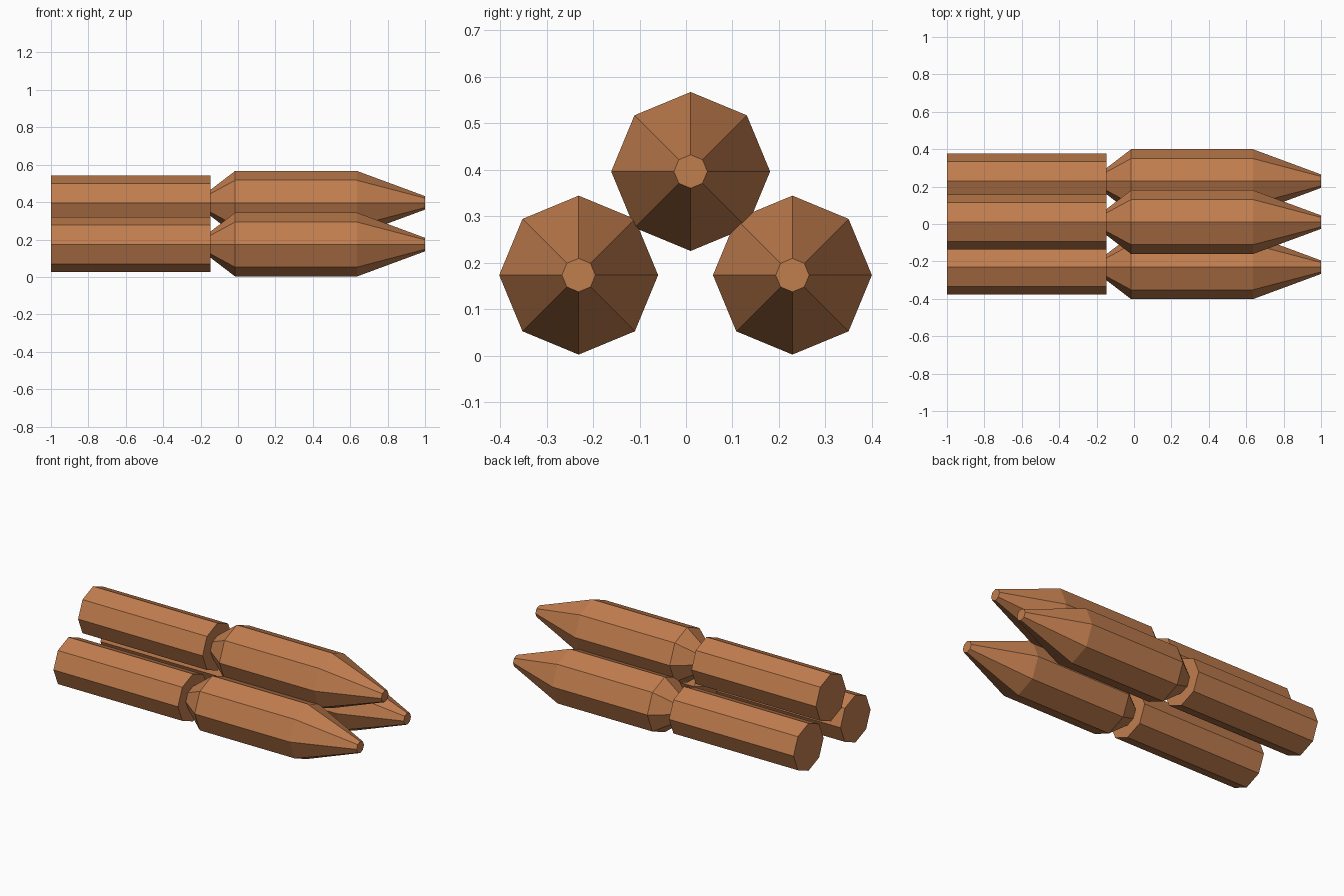
import bpy, bmesh, math

if "Cube" in bpy.data.objects:
    bpy.data.objects.remove(bpy.data.objects["Cube"])

copper = bpy.data.materials.new("copper")
copper.diffuse_color = (0.53, 0.205, 0.076, 1)
copper.use_nodes = True
copper.node_tree.nodes["Principled BSDF"].inputs["Base Color"].default_value = copper.diffuse_color

SIDES = 8
# (x, radius) stations along the round: casing, stepped neck, body, tapered tip
PROFILE = [(-1.0, 0.147), (-0.147, 0.147), (-0.147, 0.07),
           (-0.015, 0.171), (0.635, 0.171), (1.0, 0.036)]


def make_round(name, y, z):
    """Eight-sided turned solid lying along x, closed at both ends."""
    bm = bmesh.new()
    rings = []
    for x, r in PROFILE:
        angles = [math.tau * i / SIDES for i in range(SIDES)]
        rings.append([bm.verts.new((x, r * math.cos(a), r * math.sin(a))) for a in angles])
    for a, b in zip(rings, rings[1:]):
        for i in range(SIDES):
            j = (i + 1) % SIDES
            bm.faces.new((a[i], a[j], b[j], b[i]))
    bm.faces.new(rings[0])
    bm.faces.new(rings[-1])
    bmesh.ops.recalc_face_normals(bm, faces=bm.faces)
    mesh = bpy.data.meshes.new(name)
    bm.to_mesh(mesh)
    bm.free()
    mesh.materials.append(copper)
    obj = bpy.data.objects.new(name, mesh)
    obj.location = (0, y, z)
    bpy.context.collection.objects.link(obj)


# Two rounds side by side with a third stacked on top
make_round("front_round", -0.231, 0.173)
make_round("back_round", 0.229, 0.173)
make_round("top_round", 0.01, 0.396)
